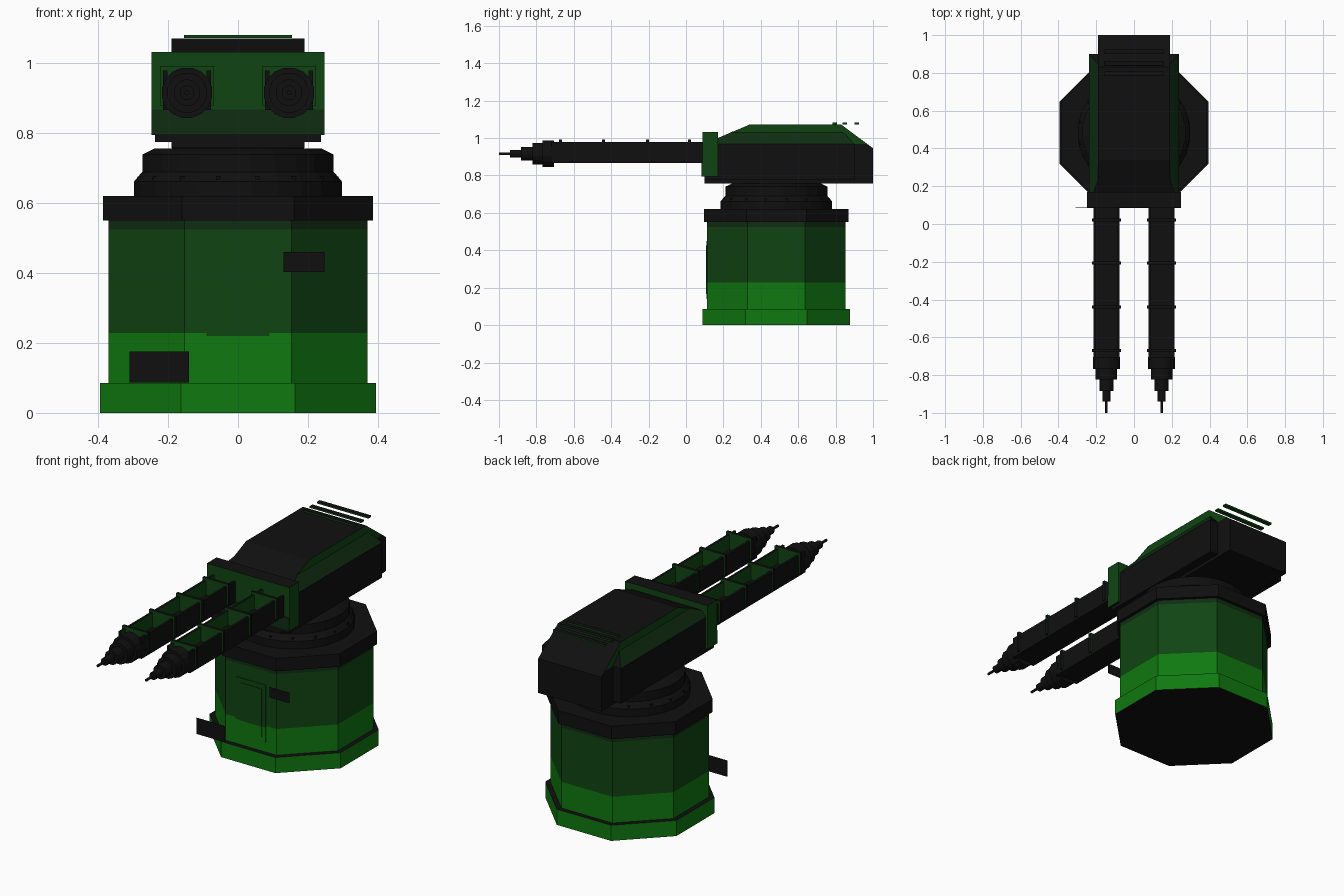
import bpy, bmesh, math
from mathutils import Vector

if "Cube" in bpy.data.objects:
    bpy.data.objects.remove(bpy.data.objects["Cube"])


def mat(name, c):
    m = bpy.data.materials.new(name)
    m.diffuse_color = (*c, 1)
    m.use_nodes = True
    m.node_tree.nodes["Principled BSDF"].inputs["Base Color"].default_value = m.diffuse_color
    return m


BRIGHT = mat("bright green", (0.005, 0.19, 0.005))
DARK = mat("dark green", (0.005, 0.058, 0.006))
DEEP = mat("deep green", (0.005, 0.026, 0.006))
BLACK = mat("black", (0.005, 0.005, 0.0053))
CY = 0.483  # centre of the pedestal in y


def finish(name, bm, mats, rule=None):
    bmesh.ops.recalc_face_normals(bm, faces=bm.faces)
    if rule:
        for f in bm.faces:
            f.material_index = rule(f)
    me = bpy.data.meshes.new(name)
    bm.to_mesh(me)
    bm.free()
    for m in mats:
        me.materials.append(m)
    ob = bpy.data.objects.new(name, me)
    bpy.context.collection.objects.link(ob)
    return ob


def hull(name, pts, mats, rule=None):
    bm = bmesh.new()
    for p in pts:
        bm.verts.new(p)
    bmesh.ops.convex_hull(bm, input=bm.verts)
    bmesh.ops.dissolve_limit(bm, angle_limit=0.01, verts=bm.verts, edges=bm.edges)
    return finish(name, bm, mats, rule)


def box(name, x, y, z, mats, rule=None):
    return hull(name, [(a, b, c) for a in x for b in y for c in z], mats, rule)


def lathe(name, profile, sides, place, mats, rule=None):
    # revolve (radius, height) pairs; flat sides face the axes
    bm = bmesh.new()
    rings = []
    for r, h in profile:
        rings.append([bm.verts.new(place(r * math.cos(t), r * math.sin(t), h))
                      for t in [(i + 0.5) * math.tau / sides for i in range(sides)]])
    for a, b in zip(rings, rings[1:]):
        for i in range(sides):
            j = (i + 1) % sides
            bm.faces.new((a[i], a[j], b[j], b[i]))
    bm.faces.new(rings[0])
    bm.faces.new(rings[-1])
    return finish(name, bm, mats, rule)


def upright(x, y, h):
    return (x, CY + y, h)


def octagon(name, apothem, z0, z1, m):
    r = apothem / math.cos(math.pi / 8)
    return lathe(name, [(r, z0), (r, z1)], 8, upright, [m, BLACK],
                 lambda f: int(abs(f.normal.z) > 0.9))


# pedestal
octagon("base_plinth", 0.395, 0, 0.085, BRIGHT)
octagon("pedestal_lower", 0.37, 0.085, 0.228, BRIGHT)
octagon("pedestal_upper", 0.37, 0.228, 0.525, DARK)
octagon("pedestal_shadow_band", 0.37, 0.525, 0.55, DEEP)
octagon("pedestal_collar", 0.387, 0.55, 0.62, BLACK)

# front door, two nested thin plates split at the paint line
for name, w, z0, z1, y in (("door_frame", 0.09, 0.14, 0.45, 0.109),
                           ("door_panel", 0.068, 0.165, 0.425, 0.106)):
    box(name + "_lower", (-w, w), (y, 0.114), (z0, 0.22), [BRIGHT])
    box(name + "_upper", (-w, w), (y, 0.114), (0.22, z1), [DARK])

# flat sign plates standing in front of the pedestal
for name, x, z in (("low_plate", (-0.31, -0.14), (0.087, 0.175)),
                   ("high_plate", (0.13, 0.248), (0.403, 0.46))):
    box(name, x, (0.087, 0.089), z, [BLACK])

# rotating neck
lathe("neck", [(0.30, 0.62), (0.30, 0.662), (0.285, 0.68), (0.275, 0.69), (0.275, 0.74),
               (0.24, 0.757), (0.19, 0.757), (0.19, 0.79)], 24, upright, [BLACK])
for i in range(16):
    t = (i + 0.5) * math.tau / 16
    x, y = 0.287 * math.cos(t), CY + 0.287 * math.sin(t)
    box("neck_bolt", (x - 0.006, x + 0.006), (y - 0.006, y + 0.006), (0.66, 0.677), [BLACK])

# turret centre: black lower hull, upper hull with green sides
lower = [(0.10, 0.758), (1.0, 0.758), (1.0, 0.945), (0.971, 0.967), (0.10, 0.967)]
upper = [(0.17, 0.967), (0.17, 1.0), (0.34, 1.072), (0.83, 1.072), (0.971, 0.967)]
hull("turret_lower", [(x, y, z) for x in (-0.19, 0.19) for y, z in lower], [BLACK])
hull("turret_upper", [(x, y, z) for x in (-0.19, 0.19) for y, z in upper],
     [BLACK, DARK], lambda f: int(abs(f.normal.x) > 0.9))

# turret side boxes with a sloping green shoulder
for s, side in ((-1, "left"), (1, "right")):
    a, b = s * 0.238, s * 0.185
    pts = [(x, y, 0.775) for x in (a, b) for y in (0.10, 0.9)]
    pts += [(a, 0.10, 0.967), (a, 0.9, 0.967), (b, 0.10, 0.967), (b, 0.9, 0.967),
            (b, 0.25, 1.035), (b, 0.84, 1.035)]
    hull("side_box_" + side, pts, [BLACK, DEEP],
         lambda f: int(abs(f.normal.x) > 0.4 and f.normal.z > 0.2))

# front shield with a darker lower strip
box("front_shield", (-0.248, 0.248), (0.087, 0.17), (0.795, 1.033), [DARK, BLACK],
    lambda f: int(abs(f.normal.z) > 0.9))
box("shield_lower_strip", (-0.248, 0.248), (0.084, 0.088), (0.795, 0.868), [DEEP])

# roof vent bars
for y in (0.795, 0.85, 0.912):
    box("roof_vent_bar", (-0.155, 0.155), (y - 0.012, y + 0.012), (1.073, 1.082),
        [DARK, BLACK], lambda f: int(f.normal.z > 0.9))

# twin barrels
CZ = 0.916
for cx, side in ((-0.146, "left"), (0.146, "right")):
    # open channel: floor plus two walls painted green inside
    box("barrel_floor_" + side, (cx - 0.068, cx + 0.068), (-0.72, 0.12), (0.866, 0.902), [BLACK])
    for s in (-1, 1):
        box("barrel_wall_" + side, (cx + s * 0.056, cx + s * 0.069), (-0.72, 0.12),
            (0.866, 0.98), [BLACK, DARK], lambda f, s=s: int(f.normal.x * s < -0.9))
    # cross ribs
    for y in (-0.67, -0.44, -0.207, 0.02):
        box("barrel_rib_" + side, (cx - 0.077, cx + 0.077), (y - 0.008, y + 0.008),
            (0.88, 0.993), [BLACK, DARK], lambda f: int(abs(f.normal.y) > 0.9))
    # stepped muzzle
    steps = [(0.073, -0.705, -0.768), (0.058, -0.768, -0.822), (0.038, -0.822, -0.883),
             (0.021, -0.883, -0.94), (0.007, -0.94, -1.0)]
    prof = [(r, y) for r, y0, y1 in steps for y in (y0, y1)]
    lathe("muzzle_" + side, prof, 16,
          lambda x, y, h, cx=cx: (cx + x, h, CZ + y), [BLACK])
